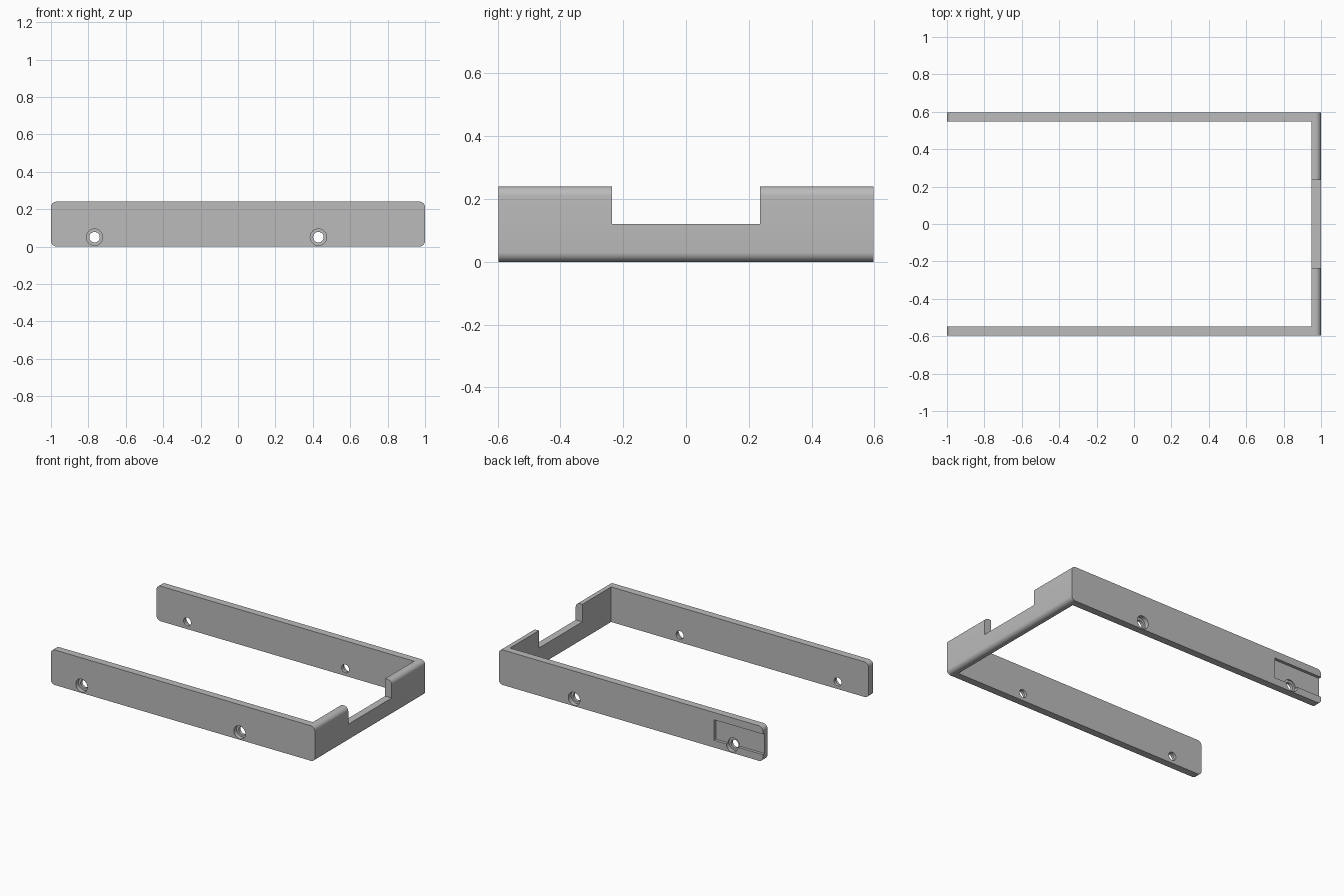
import bpy, bmesh, math
from mathutils import Matrix, Vector

if "Cube" in bpy.data.objects:
    bpy.data.objects.remove(bpy.data.objects["Cube"], do_unlink=True)

HALF_Y, HEIGHT, WALL, ROUND = 0.597, 0.24, 0.05, 0.03

grey = bpy.data.materials.new("satin grey")
grey.use_nodes = True
colour = (0.5, 0.5, 0.5, 1)
grey.diffuse_color = colour
grey.node_tree.nodes["Principled BSDF"].inputs["Base Color"].default_value = colour


def make_object(name, bm):
    bmesh.ops.recalc_face_normals(bm, faces=bm.faces)
    mesh = bpy.data.meshes.new(name)
    bm.to_mesh(mesh)
    bm.free()
    mesh.materials.append(grey)
    obj = bpy.data.objects.new(name, mesh)
    bpy.context.collection.objects.link(obj)
    return obj


def box(name, low, high):
    bm = bmesh.new()
    low, high = Vector(low), Vector(high)
    size = Matrix.Diagonal((high - low).to_4d())
    bmesh.ops.create_cube(bm, size=1, matrix=Matrix.Translation((low + high) / 2) @ size)
    return make_object(name, bm)


def bore(name, x, z, radius, y0, y1):
    bm = bmesh.new()
    place = Matrix.Translation((x, (y0 + y1) / 2, z)) @ Matrix.Rotation(math.pi / 2, 4, "X")
    bmesh.ops.create_cone(bm, cap_ends=True, segments=32, radius1=radius,
                          radius2=radius, depth=abs(y1 - y0), matrix=place)
    return make_object(name, bm)


# Bracket body: rounded rectangle extruded from front to back
bm = bmesh.new()
verts = []
corners = [(1, 1), (-1, 1), (-1, -1), (1, -1)]
for i, (sx, sz) in enumerate(corners):
    for k in range(9):
        a = math.pi / 2 * (i + k / 8)
        verts.append(bm.verts.new((sx * (1 - ROUND) + ROUND * math.cos(a), -HALF_Y,
                                   HEIGHT / 2 + sz * (HEIGHT / 2 - ROUND) + ROUND * math.sin(a))))
face = bm.faces.new(verts)
grown = bmesh.ops.extrude_face_region(bm, geom=[face])["geom"]
bmesh.ops.translate(bm, vec=(0, 2 * HALF_Y, 0),
                    verts=[g for g in grown if isinstance(g, bmesh.types.BMVert)])
body = make_object("u_shaped_bracket", bm)

# Open interior, end wall notch and the sunken slot on the back arm
inner = HALF_Y - WALL
cutters = [
    box("interior_cutter", (-1.2, -inner, -0.2), (1 - WALL, inner, 0.5)),
    box("notch_cutter", (0.8, -0.235, 0.12), (1.2, 0.235, 0.5)),
    box("slot_cutter", (-1.2, HALF_Y - 0.02, 0.05), (-0.63, 0.8, 0.19)),
]

# Counterbored screw holes through both arms
for x in (-0.767, 0.43):
    for side in (-1, 1):
        cutters.append(bore("screw_hole_cutter", x, 0.05, 0.028, side * 0.4, side * 0.8))
        cutters.append(bore("counterbore_cutter", x, 0.05, 0.044,
                            side * (HALF_Y - 0.03), side * 0.8))

bpy.context.view_layer.objects.active = body
for cutter in cutters:
    cutter.hide_render = True
    mod = body.modifiers.new("cut", "BOOLEAN")
    mod.operation = "DIFFERENCE"
    mod.solver = "EXACT"
    mod.object = cutter
    bpy.ops.object.modifier_apply(modifier=mod.name)
    bpy.data.objects.remove(cutter, do_unlink=True)

bpy.ops.object.select_all(action="DESELECT")
body.select_set(True)
bpy.ops.object.shade_smooth_by_angle(angle=math.radians(30))
